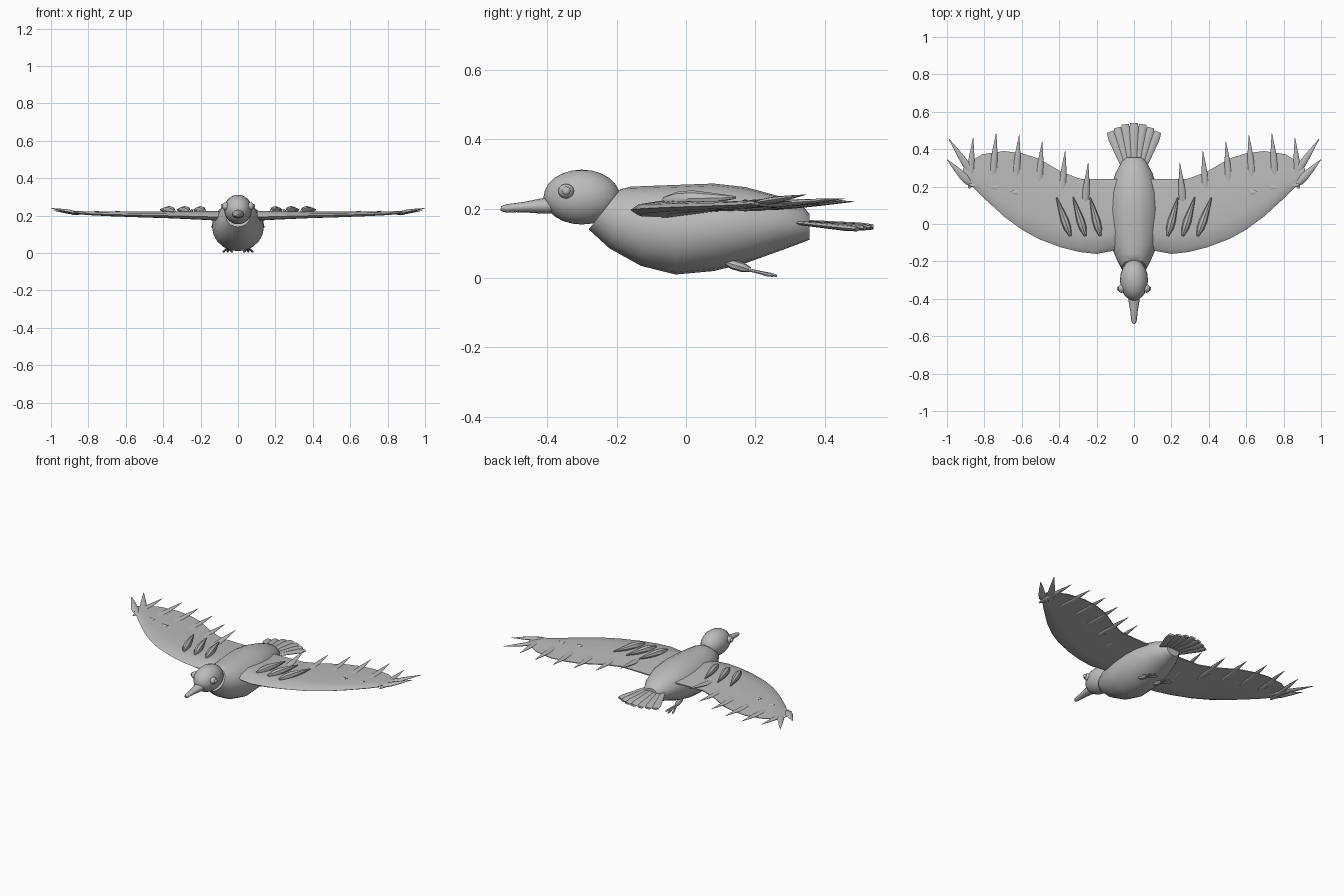
import bpy, math
from mathutils import Vector

cube = bpy.data.objects.get("Cube")
if cube:
    bpy.data.objects.remove(cube)

grey = bpy.data.materials.new("plain_grey")
grey.use_nodes = True
GREY = (0.5, 0.5, 0.5, 1)
grey.diffuse_color = GREY
grey.node_tree.nodes["Principled BSDF"].inputs["Base Color"].default_value = GREY


def finish(ob, mirror, angle=40):
    ob.data.materials.append(grey)
    bpy.ops.object.select_all(action='DESELECT')
    ob.select_set(True)
    bpy.context.view_layer.objects.active = ob
    bpy.ops.object.mode_set(mode='EDIT')
    bpy.ops.mesh.select_all(action='SELECT')
    bpy.ops.mesh.normals_make_consistent(inside=False)
    bpy.ops.object.mode_set(mode='OBJECT')
    bpy.ops.object.shade_smooth_by_angle(angle=math.radians(angle))
    if mirror:
        ob.modifiers.new("Mirror", 'MIRROR').use_mirror_merge = False
    return ob


def loft(name, rings, mirror=False):
    """Skin a row of equal closed rings and cap both ends."""
    n, verts, faces = len(rings[0]), [], []
    for r in rings:
        verts += r
    for k in range(len(rings) - 1):
        for i in range(n):
            j = (i + 1) % n
            faces.append((k * n + i, k * n + j, (k + 1) * n + j, (k + 1) * n + i))
    last = (len(rings) - 1) * n
    faces += [tuple(range(n))[::-1], tuple(range(last, last + n))]
    me = bpy.data.meshes.new(name)
    me.from_pydata(verts, [], faces)
    ob = bpy.data.objects.new(name, me)
    bpy.context.collection.objects.link(ob)
    return finish(ob, mirror)


QUILL = [(0, .25), (.18, .9), (.35, 1), (.65, .65), (1, .06)]


def spindle(name, a, b, w, t, profile=QUILL, mirror=True, n=8):
    """Flattened tapered rod from a to b, half width w, half thickness t."""
    a, b = Vector(a), Vector(b)
    d = (b - a).normalized()
    side = d.cross(Vector((0, 0, 1))).normalized()
    up = side.cross(d)
    rings = []
    for f, s in profile:
        c = a.lerp(b, f)
        rings.append([c + side * w * s * math.cos(u) + up * t * s * math.sin(u)
                      for u in (math.tau * i / n for i in range(n))])
    return loft(name, rings, mirror)


def ball(name, loc, size, mirror=False):
    bpy.ops.mesh.primitive_uv_sphere_add(segments=20, ring_count=12)
    ob = bpy.context.object
    ob.name = name
    for v in ob.data.vertices:
        v.co = Vector(loc) + v.co * Vector(size)
    return finish(ob, mirror)


# body: y, bottom z, top z, half width, forward lean of the ring's base
stations = [(-.235, .14, .255, .065, .045), (-.19, .085, .263, .092, .03),
            (-.12, .035, .265, .122, .01), (-.03, .01, .268, .138, 0),
            (.08, .02, .272, .14, 0), (.17, .042, .262, .13, 0),
            (.27, .078, .235, .1, 0), (.335, .102, .208, .065, 0),
            (.355, .11, .185, .045, 0)]
rings = []
for y, lo, hi, w, lean in stations:
    ring = []
    for i in range(20):
        u = math.tau * i / 20
        s = math.sin(u)
        ring.append((w * math.cos(u), y + lean * s, (lo + hi) / 2 + (hi - lo) / 2 * s))
    rings.append(ring)
loft("body", rings)

# head, bill and eyes
ball("head", (0, -.3, .233), (.075, .11, .079))
spindle("bill", (0, -.37, .21), (0, -.533, .2), .033, .025,
        [(0, 1), (.25, .9), (.6, .6), (.9, .45), (1, .25)], False, 12)
ball("bill_tip", (0, -.505, .197), (.012, .03, .009))
ball("eye", (.066, -.345, .25), (.02, .023, .021), True)
ball("pupil", (.084, -.345, .251), (.008, .012, .012), True)

# wing: x, leading y, trailing y, middle z, half thickness
wing = [(.05, -.11, .24, .195, .03), (.12, -.145, .24, .196, .029),
        (.2, -.16, .24, .198, .026), (.29, -.15, .242, .2, .023),
        (.39, -.125, .28, .202, .02), (.51, -.08, .35, .204, .018),
        (.6, -.03, .378, .206, .016), (.695, .04, .39, .208, .014),
        (.81, .145, .373, .212, .011), (.89, .225, .325, .218, .008),
        (.915, .255, .295, .221, .004)]
# section: chord fraction, height as a share of half thickness
section = [(0, -.1), (.06, .55), (.25, 1), (.6, .75), (1, .3),
           (1, .05), (.6, -.15), (.25, -.75), (.06, -.7)]
loft("wing", [[(x, y0 + (y1 - y0) * f, z + t * h) for f, h in section]
              for x, y0, y1, z, t in wing], True)

# flight feathers along the trailing edge
tip_y = [.325, .39, .44, .475, .485, .46]
for i, y in enumerate(tip_y):
    x = .245 + .123 * i
    z = .235 if i == 0 else .213 + .002 * i
    spindle("flight_feather", (x + .02, y - .27, .196 + .003 * i), (x, y, z), .021, .011)
spindle("wingtip_feather_rear", (.83, .22, .21), (.99, .455, .228), .022, .01)
spindle("wingtip_feather_front", (.86, .2, .215), (1, .345, .24), .022, .01)

# feather butts showing on top of the wing
for x, y in ((.64, .17), (.75, .195), (.865, .21)):
    spindle("feather_butt", (x - .015, y, .216), (x + .018, y, .226), .018, .008,
            [(0, 1), (1, .1)], n=6)

# covert feathers lying on the wing
for i in range(3):
    spindle("covert_feather", (.18 + .08 * i, -.065, .226), (.235 + .09 * i, .143, .232),
            .022, .024, [(0, .3), (.2, .9), (.4, 1), (.7, .6), (1, .15)])

# tail fan
BLADE = [(0, .4), (.4, .75), (.85, 1), (1, .75)]
spindle("tail_feather_middle", (0, .27, .166), (0, .54, .147), .027, .01, BLADE, False)
for i, (x, y) in enumerate(((.047, .533), (.09, .515), (.127, .493))):
    spindle("tail_feather", (.013 * (i + 1), .27, .164), (x, y, .145 - .002 * i),
            .025, .009, BLADE)

# legs and toes
spindle("leg", (.055, .115, .045), (.055, .185, .024), .014, .014,
        [(0, .5), (.25, 1), (.7, 1), (1, .5)])
for dx, dy in ((-.025, -.012), (0, 0), (.025, -.012)):
    spindle("toe", (.055, .17, .026), (.055 + dx, .262 + dy, .006), .007, .006,
            [(0, .8), (.5, .8), (.8, 1), (1, .6)], n=6)
